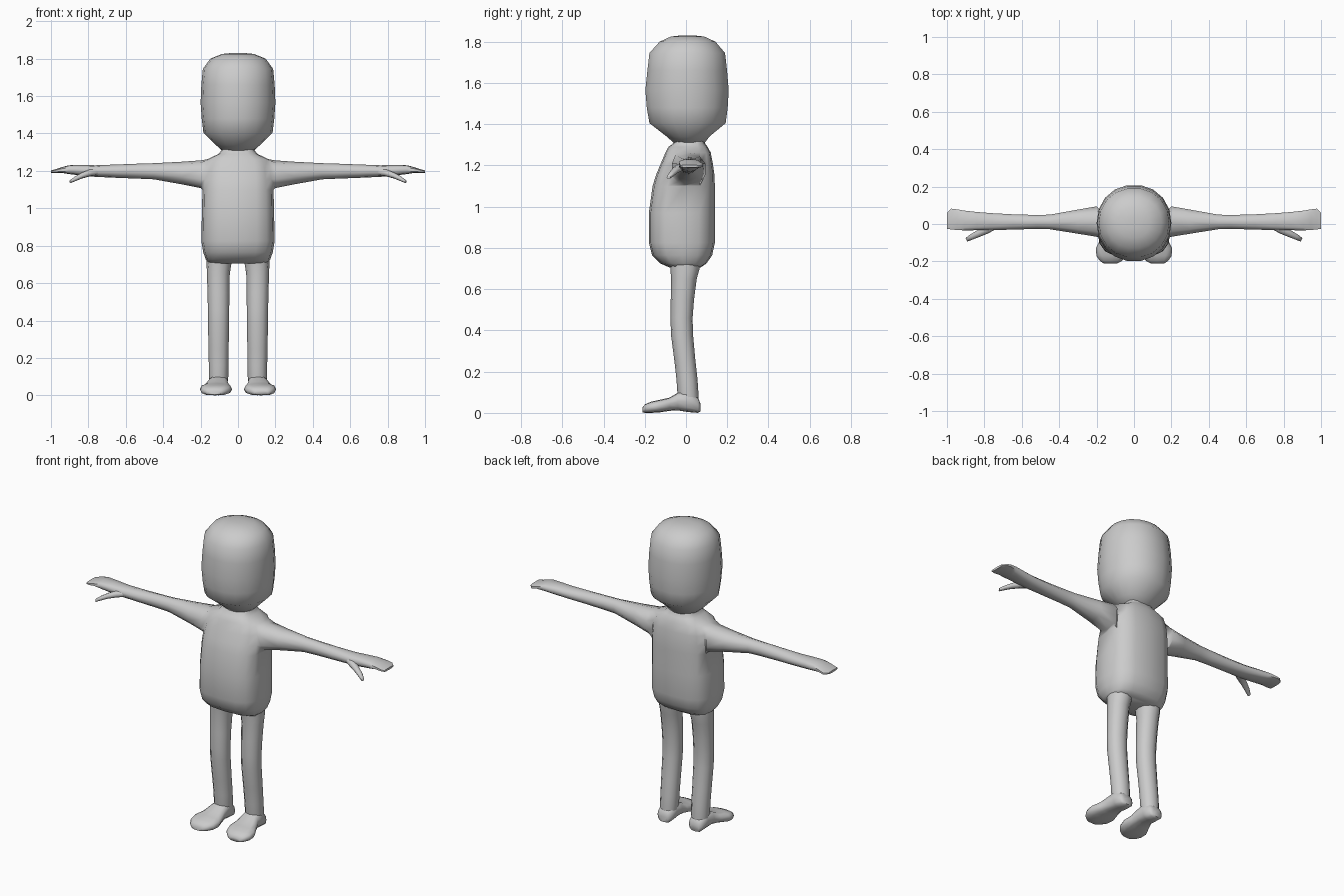
import bpy, bmesh, math

if "Cube" in bpy.data.objects:
    bpy.data.objects.remove(bpy.data.objects["Cube"])

grey = bpy.data.materials.new("plain_grey")
grey.diffuse_color = (0.6, 0.6, 0.6, 1)
grey.use_nodes = True
grey.node_tree.nodes["Principled BSDF"].inputs["Base Color"].default_value = grey.diffuse_color


def spow(v, n):
    """Superellipse coordinate."""
    return math.copysign(abs(v) ** (2 / n), v)


def ring(bm, place, c0, r0, c1, r1, n, count, start=0.0):
    out = []
    for i in range(count):
        a = start + 2 * math.pi * i / count
        out.append(bm.verts.new(place(c0 + r0 * spow(math.cos(a), n),
                                      c1 + r1 * spow(math.sin(a), n))))
    return out


def join(bm, a, b):
    for i in range(len(a)):
        j = (i + 1) % len(a)
        bm.faces.new((a[i], a[j], b[j], b[i]))


def finish(bm, name, mirror=False):
    bmesh.ops.recalc_face_normals(bm, faces=bm.faces)
    me = bpy.data.meshes.new(name)
    bm.to_mesh(me)
    bm.free()
    me.materials.append(grey)
    ob = bpy.data.objects.new(name, me)
    bpy.context.collection.objects.link(ob)
    bpy.context.view_layer.objects.active = ob
    ob.select_set(True)
    bpy.ops.object.shade_smooth_by_angle(angle=math.radians(62))
    ob.select_set(False)
    if mirror:
        ob.modifiers.new("mirror", 'MIRROR')
    return ob


def z_loft(name, rows, n, count, mirror=False):
    """Rows of (z, x min, x max, y min, y max), closed at both ends."""
    bm = bmesh.new()
    loops = []
    for z, xa, xb, ya, yb in rows:
        loops.append(ring(bm, lambda u, v: (u, v, z), (xa + xb) / 2, (xb - xa) / 2,
                          (ya + yb) / 2, (yb - ya) / 2, n, count))
    for a, b in zip(loops, loops[1:]):
        join(bm, a, b)
    bm.faces.new(loops[0])
    bm.faces.new(loops[-1])
    return finish(bm, name, mirror)


# Head
z_loft("head", [
    (1.30, -.075, .075, -.05, .085), (1.34, -.12, .12, -.095, .115),
    (1.405, -.185, .185, -.18, .195), (1.48, -.194, .194, -.193, .205),
    (1.565, -.20, .20, -.20, .21), (1.66, -.196, .196, -.19, .202),
    (1.745, -.188, .188, -.18, .192), (1.80, -.148, .148, -.13, .145),
    (1.825, -.085, .085, -.075, .09), (1.831, -.03, .03, -.02, .035)], 2.1, 18)

# Torso with the arms grown out of openings in its sides
bm = bmesh.new()
N = 16
torso_rows = [
    (.705, .155, -.08, .07), (.725, .172, -.125, .10), (.765, .186, -.165, .127),
    (.825, .196, -.18, .14), (.97, .193, -.18, .14), (1.10, .190, -.162, .14),
    (1.155, .187, -.145, .138), (1.21, .182, -.122, .13), (1.262, .165, -.10, .12),
    (1.29, .105, -.085, .105), (1.31, .088, -.058, .09), (1.35, .08, -.05, .085)]
loops = []
for z, rx, ya, yb in torso_rows:
    loops.append(ring(bm, lambda u, v: (u, v, z), 0, rx, (ya + yb) / 2, (yb - ya) / 2, 2.9, N))
LOW, HIGH = 5, 8
side_columns = (0, N - 1, N // 2, N // 2 - 1)
for k, (a, b) in enumerate(zip(loops, loops[1:])):
    for i in range(N):
        if LOW <= k < HIGH and i in side_columns:
            continue
        j = (i + 1) % N
        bm.faces.new((a[i], a[j], b[j], b[i]))
bm.faces.new(loops[0])
bm.faces.new(loops[-1])

# Arm rows: x, y min, y max, z min, z max, squareness
arm_rows = [
    (.20, -.072, .098, 1.108, 1.256, 2.3), (.30, -.055, .08, 1.128, 1.249, 2.1),
    (.45, -.03, .052, 1.155, 1.241, 2), (.52, -.028, .05, 1.158, 1.239, 2),
    (.65, -.032, .054, 1.163, 1.234, 2), (.76, -.035, .06, 1.168, 1.230, 2.2),
    (.84, -.035, .066, 1.175, 1.231, 2.6), (.905, -.036, .073, 1.183, 1.230, 3),
    (.945, -.034, .080, 1.190, 1.219, 3), (.978, -.031, .084, 1.188, 1.208, 3),
    (1.0, -.027, .062, 1.190, 1.203, 3)]
for s in (1, -1):
    mid = 0 if s == 1 else N // 2
    front, back = (mid - s) % N, (mid + s) % N
    prev = [loops[LOW][mid]] + [loops[k][back] for k in range(LOW, HIGH + 1)]
    prev += [loops[HIGH][mid]] + [loops[k][front] for k in range(HIGH, LOW - 1, -1)]
    for x, ya, yb, za, zb, n in arm_rows:
        cur = ring(bm, lambda u, v: (s * x, u, v), (ya + yb) / 2, (yb - ya) / 2,
                   (za + zb) / 2, (zb - za) / 2, n, 10, -math.pi / 2)
        join(bm, prev, cur)
        prev = cur
    bm.faces.new(prev)
finish(bm, "torso_and_arms")

# Thumbs: x, y, z, half width, half height
bm = bmesh.new()
prev = None
for x, y, z, w, h in [(.74, -.005, 1.197, .02, .02), (.79, -.030, 1.190, .023, .019),
                      (.835, -.053, 1.175, .018, .016), (.87, -.070, 1.158, .015, .013),
                      (.896, -.085, 1.143, .010, .009)]:
    cur = ring(bm, lambda u, v: (x + .5 * u, y + u, z + v), 0, w * .9, 0, h, 2.2, 8)
    if prev:
        join(bm, prev, cur)
    else:
        bm.faces.new(cur)
    prev = cur
bm.faces.new(prev)
finish(bm, "thumbs", True)

# Legs
z_loft("legs", [
    (.03, .06, .15, -.03, .062), (.10, .052, .156, -.042, .06), (.16, .051, .156, -.046, .056),
    (.25, .05, .158, -.056, .046), (.38, .048, .160, -.073, .034), (.46, .047, .161, -.075, .032),
    (.55, .046, .163, -.074, .039), (.65, .044, .166, -.072, .052), (.70, .036, .168, -.076, .066),
    (.76, .03, .165, -.08, .07)], 2.1, 12, True)

# Feet: y, x centre, half width, z min, z max
bm = bmesh.new()
prev = None
for y, cx, w, za, zb in [
        (.070, .105, .028, .006, .045), (.058, .105, .045, 0, .075), (.01, .105, .052, .004, .112),
        (-.04, .107, .056, .012, .098), (-.08, .112, .068, .010, .074), (-.13, .118, .086, .002, .063),
        (-.17, .121, .080, 0, .054), (-.198, .124, .058, 0, .042), (-.211, .126, .036, .003, .026)]:
    cur = ring(bm, lambda u, v: (u, y, v), cx, w, (za + zb) / 2, (zb - za) / 2, 2.7, 12)
    if prev:
        join(bm, prev, cur)
    else:
        bm.faces.new(cur)
    prev = cur
bm.faces.new(prev)
finish(bm, "feet", True)
